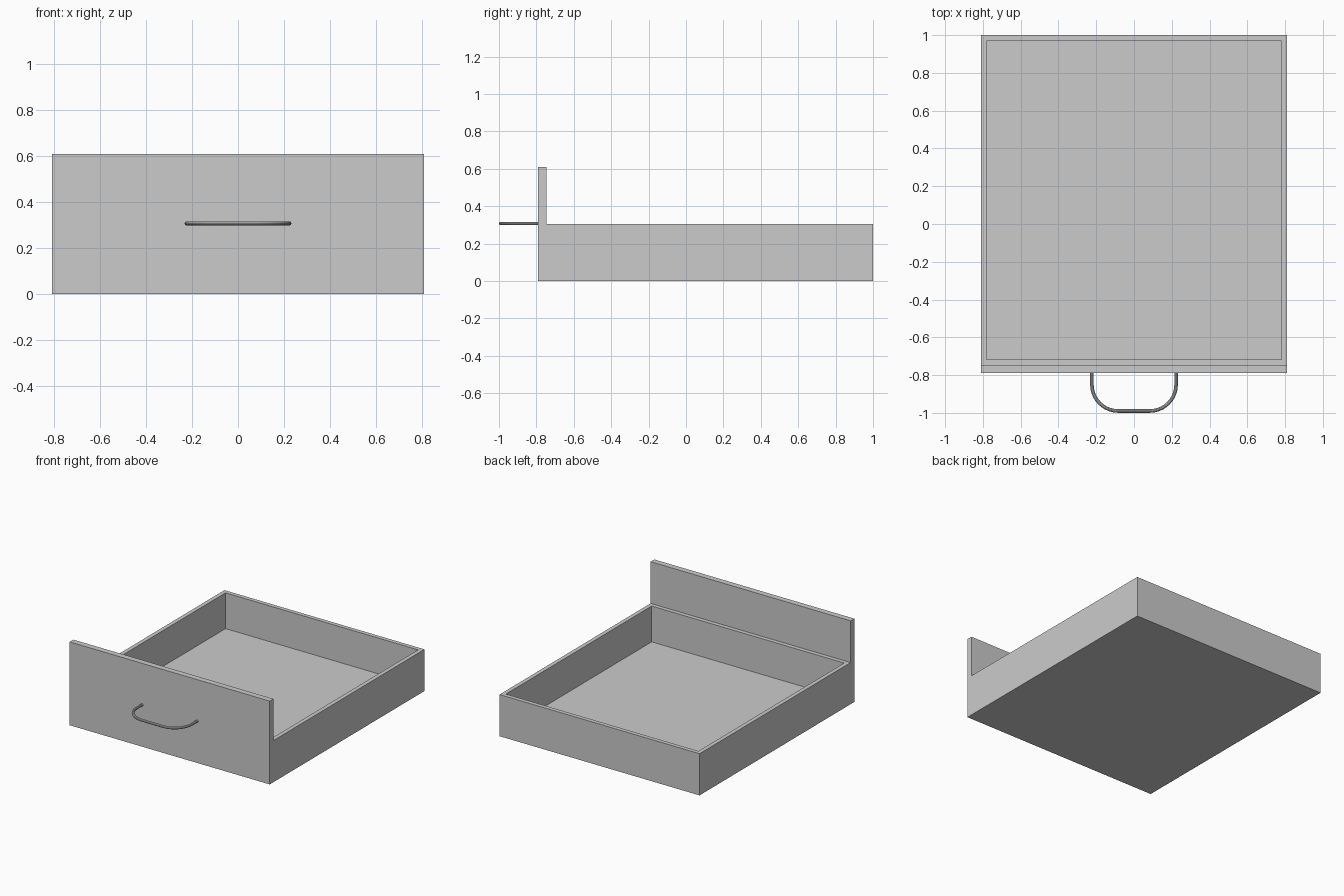
import bpy
import bmesh
from math import cos, sin, pi
from mathutils import Vector

if "Cube" in bpy.data.objects:
    bpy.data.objects.remove(bpy.data.objects["Cube"], do_unlink=True)

WIDTH, BACK, FRONT = 1.62, 1.0, -0.79
TRAY_HEIGHT, PANEL_HEIGHT, BOARD = 0.305, 0.61, 0.043
half = WIDTH / 2

grey = bpy.data.materials.new("light grey")
grey.use_nodes = True
grey.diffuse_color = (0.6, 0.6, 0.6, 1)
grey.node_tree.nodes["Principled BSDF"].inputs["Base Color"].default_value = grey.diffuse_color


def add_object(name, bm):
    mesh = bpy.data.meshes.new(name)
    bm.to_mesh(mesh)
    bm.free()
    mesh.materials.append(grey)
    obj = bpy.data.objects.new(name, mesh)
    bpy.context.collection.objects.link(obj)
    return obj


def box(low, high):
    bm = bmesh.new()
    bmesh.ops.create_cube(bm, size=1)
    low, high = Vector(low), Vector(high)
    bmesh.ops.scale(bm, vec=high - low, verts=bm.verts)
    bmesh.ops.translate(bm, vec=(low + high) / 2, verts=bm.verts)
    return bm


# Open tray: inset the top of a block and sink it to the floor
bm = box((-half, FRONT + BOARD, 0), (half, BACK, TRAY_HEIGHT))
bm.normal_update()
top = max(bm.faces, key=lambda f: f.calc_center_median().z)
bmesh.ops.inset_region(bm, faces=[top], thickness=BOARD)
inner = bmesh.ops.extrude_discrete_faces(bm, faces=[top])["faces"][0]
bmesh.ops.translate(bm, vec=(0, 0, BOARD - TRAY_HEIGHT), verts=inner.verts)
add_object("drawer_tray", bm)

# Tall front board
add_object("front_panel", box((-half, FRONT, 0), (half, FRONT + BOARD, PANEL_HEIGHT)))

# Round bar handle: straight legs joined by two quarter bends
TUBE, REACH, SPAN, BEND, STEPS = 0.0095, -0.99, 0.223, 0.14, 10
right_side = [(-SPAN, FRONT + 0.002)]
for i in range(STEPS + 1):
    a = pi / 2 * i / STEPS
    right_side.append((-SPAN + BEND * (1 - cos(a)), REACH + BEND * (1 - sin(a))))
path = right_side + [(-x, y) for x, y in reversed(right_side)]

curve = bpy.data.curves.new("handle", "CURVE")
curve.dimensions = "3D"
curve.bevel_depth = TUBE
curve.bevel_resolution = 3
curve.use_fill_caps = True
spline = curve.splines.new("POLY")
spline.points.add(len(path) - 1)
for point, (x, y) in zip(spline.points, path):
    point.co = (x, y, 0.307, 1)
curve.materials.append(grey)
handle = bpy.data.objects.new("handle", curve)
bpy.context.collection.objects.link(handle)

# Turn the handle into a smooth mesh
bpy.ops.object.select_all(action="DESELECT")
bpy.context.view_layer.objects.active = handle
handle.select_set(True)
bpy.ops.object.convert(target="MESH")
bpy.ops.object.shade_smooth_by_angle()
